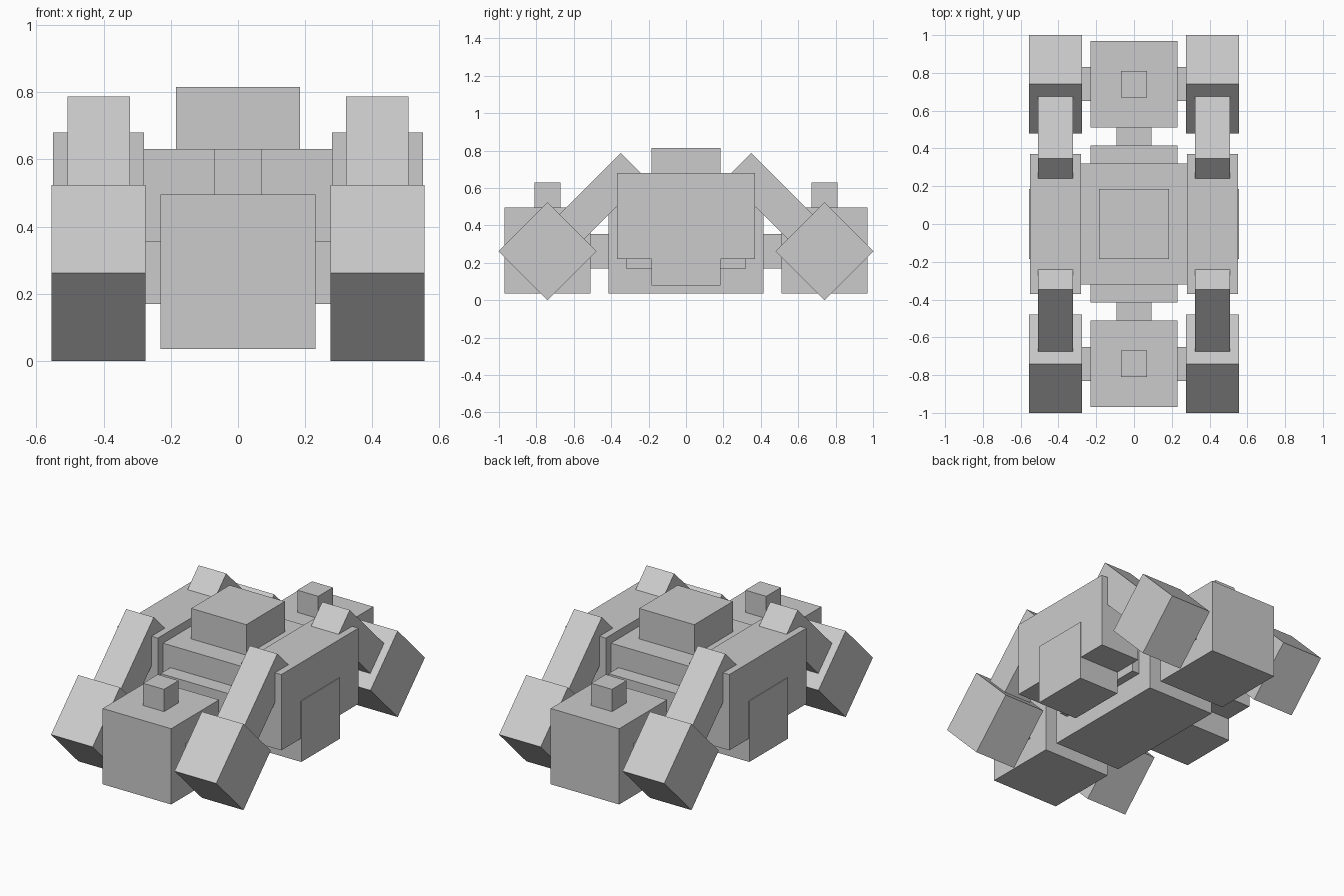
import bpy, math

if "Cube" in bpy.data.objects:
    bpy.data.objects.remove(bpy.data.objects["Cube"])


def box(name, x, y, z):
    """Box from (min, max) ranges on each axis."""
    ranges = (x, y, z)
    bpy.ops.mesh.primitive_cube_add(size=1, location=[(a + b) / 2 for a, b in ranges])
    ob = bpy.context.object
    ob.name = name
    ob.scale = [b - a for a, b in ranges]
    return ob


def tilted_box(name, x, y, z, width, length, thickness, angle):
    """Box centred at (x, y, z), turned about the x axis."""
    bpy.ops.mesh.primitive_cube_add(size=1, location=(x, y, z), rotation=(angle, 0, 0))
    ob = bpy.context.object
    ob.name = name
    ob.scale = (width, length, thickness)
    return ob


def span(sign, a, b):
    return tuple(sorted((sign * a, sign * b)))


# Central body
box("hull", (-0.23, 0.23), (-0.415, 0.415), (0.035, 0.495))
box("upper_hull", (-0.28, 0.28), (-0.32, 0.32), (0.17, 0.63))
box("roof_block", (-0.185, 0.185), (-0.185, 0.185), (0.63, 0.815))

# Side pods
for s, side in ((-1, "left"), (1, "right")):
    box(f"side_pod_{side}", span(s, 0.28, 0.55), (-0.37, 0.37), (0.22, 0.68))
    box(f"lower_pod_{side}", span(s, 0.28, 0.555), (-0.185, 0.185), (0.08, 0.45))

# Front and rear modules with their arms and feet
for e, end in ((-1, "front"), (1, "rear")):
    box(f"{end}_cab", (-0.23, 0.23), span(e, 0.51, 0.97), (0.035, 0.495))
    box(f"{end}_cab_knob", (-0.07, 0.07), span(e, 0.67, 0.81), (0.495, 0.63))
    box(f"{end}_neck", (-0.093, 0.093), span(e, 0.415, 0.51), (0.17, 0.355))
    box(f"{end}_axle", (-0.28, 0.28), span(e, 0.65, 0.83), (0.17, 0.355))
    for s, side in ((-1, "left"), (1, "right")):
        tilted_box(f"{end}_foot_{side}", s * 0.415, e * 0.74, 0.2615,
                   0.28, 0.37, 0.37, math.pi / 4)
        tilted_box(f"{end}_arm_{side}", s * 0.415, e * 0.455, 0.5475,
                   0.186, 0.49, 0.187, -e * math.pi / 4)
